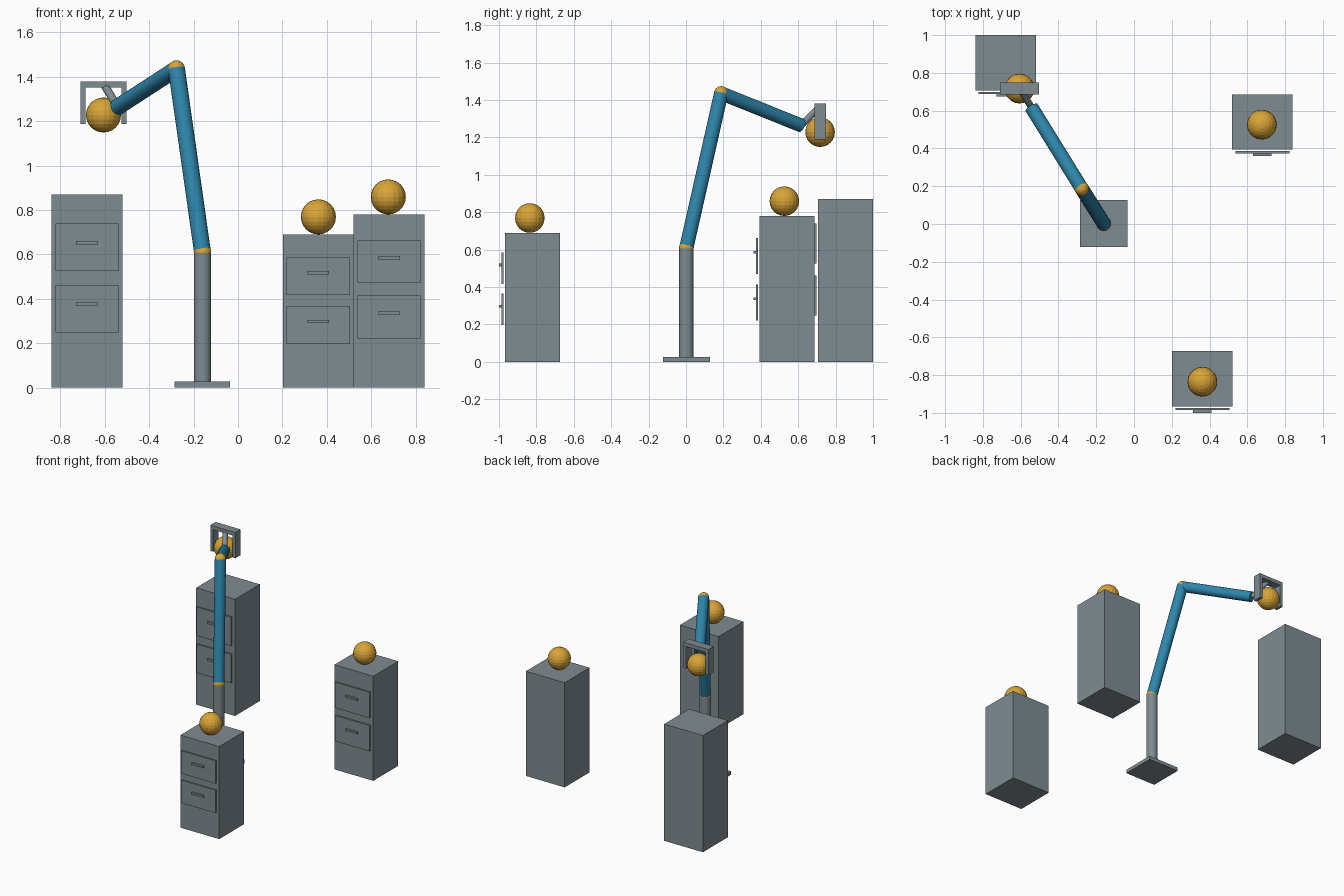
import bpy
from mathutils import Vector

if "Cube" in bpy.data.objects:
    bpy.data.objects.remove(bpy.data.objects["Cube"])


def material(name, srgb):
    lin = [((c / 255 + 0.055) / 1.055) ** 2.4 for c in srgb]
    m = bpy.data.materials.new(name)
    m.diffuse_color = (*lin, 1)
    m.use_nodes = True
    m.node_tree.nodes["Principled BSDF"].inputs["Base Color"].default_value = m.diffuse_color
    return m


GREY = material("steel grey", (127, 140, 145))
BLUE = material("arm blue", (46, 134, 171))
GOLD = material("ball gold", (217, 164, 55))


def finish(name, mat):
    ob = bpy.context.object
    ob.name = name
    ob.data.materials.append(mat)
    return ob


def box(name, lo, hi, mat=GREY):
    lo, hi = Vector(lo), Vector(hi)
    bpy.ops.mesh.primitive_cube_add(size=1, location=(lo + hi) / 2)
    bpy.context.object.scale = hi - lo
    return finish(name, mat)


def rod(name, a, b, r, mat, sides=24):
    a, b = Vector(a), Vector(b)
    d = b - a
    bpy.ops.mesh.primitive_cylinder_add(vertices=sides, radius=r, depth=d.length, location=(a + b) / 2)
    bpy.context.object.rotation_euler = d.to_track_quat('Z', 'Y').to_euler()
    bpy.ops.object.shade_smooth_by_angle()
    return finish(name, mat)


def ball(name, centre, r, segments=20, rings=12):
    bpy.ops.mesh.primitive_uv_sphere_add(segments=segments, ring_count=rings, radius=r, location=centre)
    return finish(name, GOLD)


# Cabinets: body, two drawer fronts and their handles
def cabinet(name, cx, cy, h):
    front = cy - 0.1465
    box(name + "_body", (cx - 0.16, front, 0), (cx + 0.16, cy + 0.1465, h))
    for label, z in (("lower", 0.408 * h), ("upper", 0.726 * h)):
        box(f"{name}_{label}_drawer", (cx - 0.1425, front - 0.019, z - 0.123 * h),
            (cx + 0.1425, front - 0.008, z + 0.123 * h))
        zh = z + 0.024 * h
        box(f"{name}_{label}_handle", (cx - 0.049, front - 0.033, zh - 0.007),
            (cx + 0.049, front - 0.018, zh + 0.007))


cabinet("tall_cabinet", -0.68, 0.8535, 0.87)
cabinet("middle_cabinet", 0.68, 0.54, 0.78)
cabinet("short_cabinet", 0.362, -0.82, 0.69)

# Balls: two resting, one held by the gripper
ball("middle_cabinet_ball", (0.677, 0.526, 0.859), 0.079)
ball("short_cabinet_ball", (0.362, -0.835, 0.769), 0.079)
ball("held_ball", (-0.606, 0.717, 1.228), 0.079)

# Arm: base, column, joints and links
shoulder = (-0.16, 0.002, 0.61)
elbow = (-0.277, 0.188, 1.436)
wrist = (-0.542, 0.616, 1.264)
grip = (-0.604, 0.716, 1.366)
box("arm_base", (-0.285, -0.123, 0), (-0.035, 0.127, 0.027))
rod("column", (-0.16, 0.002, 0.02), shoulder, 0.039, GREY)
ball("shoulder_joint", shoulder, 0.0395, 24, 12)
rod("upper_arm", shoulder, elbow, 0.038, BLUE)
ball("elbow_joint", elbow, 0.038, 24, 12)
rod("forearm", elbow, wrist, 0.037, BLUE)
rod("wrist_link", wrist, grip, 0.018, GREY, 16)

# Gripper: top bar with a finger on each side
box("gripper_bar", (-0.709, 0.686, 1.352), (-0.503, 0.748, 1.38))
for side, x in (("left", -0.709), ("right", -0.5255)):
    box(f"gripper_{side}_finger", (x, 0.686, 1.188), (x + 0.0225, 0.748, 1.353))
